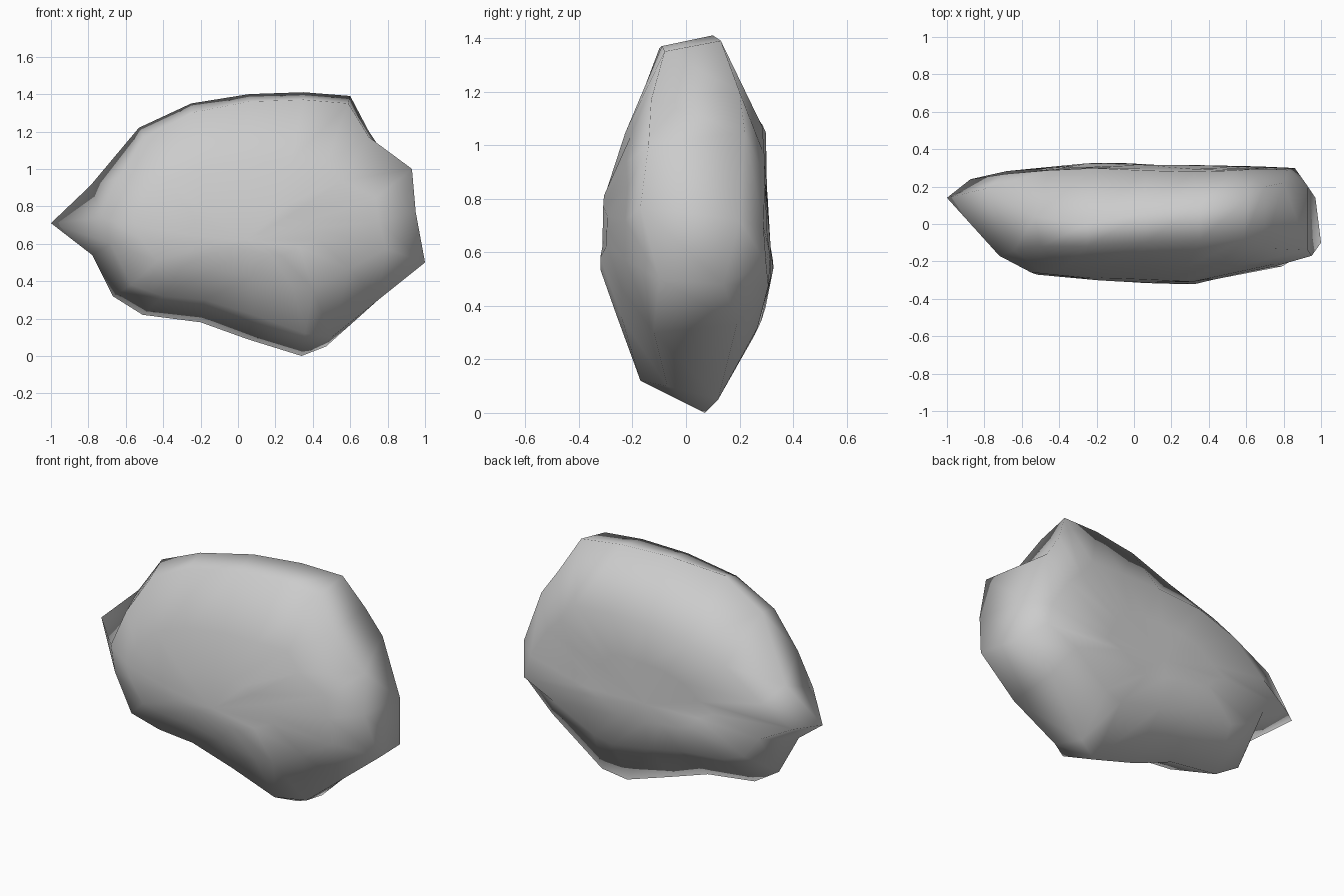
import bpy, bmesh, math

if "Cube" in bpy.data.objects:
    bpy.data.objects.remove(bpy.data.objects["Cube"])

# rim stations clockwise from top: front edge (x, z, y), back edge (x, z, y)
front_rim = [(.06,1.36,-.10),(.35,1.37,-.09),(.59,1.35,-.08),(.70,1.17,-.13),(.93,1.0,-.14),
             (.95,.77,-.17),(1.0,.5,-.10),(.75,.30,-.12),(.50,.10,-.07),(.36,.12,-.17),
             (.08,.22,-.17),(-.18,.30,-.17),(-.40,.32,-.17),(-.57,.38,-.19),(-.68,.60,-.19),
             (-.72,.74,-.17),(-.64,.95,-.14),(-.50,1.17,-.12),(-.25,1.30,-.12)]
back_rim = [(.06,1.40,.06),(.35,1.41,.10),(.60,1.39,.13),(.70,1.20,.20),(.80,1.05,.22),
            (.93,.72,.20),(.97,.48,.14),(.75,.33,.19),(.47,.05,.12),(.34,0,.07),
            (.05,.09,.06),(-.2,.18,.08),(-.51,.22,.08),(-.67,.32,.08),(-.78,.54,.05),
            (-1,.71,.14),(-.79,.91,.19),(-.53,1.22,.04),(-.25,1.35,0)]


def interp(table, t):
    for (a, u), (b, v) in zip(table, table[1:]):
        if t <= b:
            return u + (v - u) * max(0, (t - a) / (b - a))
    return table[-1][1]


def front_y(x, z):
    y = interp([(.1, -.17), (.35, -.24), (.55, -.31), (.82, -.29), (1.36, -.11)], z)
    return y * interp([(-.7, .76), (-.45, .94), (.3, 1.06), (.6, .86), (.8, .73)], x)


def back_y(x, z):
    y = interp([(.15, .20), (.35, .28), (.53, .32), (.7, .30), (1.06, .29), (1.4, .11)], z)
    return y * interp([(-.9, .78), (-.6, .95), (-.25, 1.03), (.3, 1), (.75, 1), (.95, .9)], x)


def inner(rim, sx, sz, depth, cx=.05, cz=.66):
    pts = [(cx + (x - cx) * sx, cz + (z - cz) * sz) for x, z, _ in rim]
    return [(x, z, depth(x, z)) for x, z in pts]


rings = [inner(front_rim, .4, .22, front_y), inner(front_rim, .78, .54, front_y), front_rim,
         back_rim, inner(back_rim, .88, .56, back_y), inner(back_rim, .42, .26, back_y)]

# boulder skin: stitch rings, close both faces
bm = bmesh.new()
loops = [[bm.verts.new((x, y, z)) for x, z, y in r] for r in rings]
n = len(front_rim)
for a, b in zip(loops, loops[1:]):
    for i in range(n):
        j = (i + 1) % n
        bm.faces.new((a[i], a[j], b[j], b[i]))
for loop, depth in ((loops[0], front_y), (loops[-1], back_y)):
    c = bm.verts.new((.05, depth(.05, .6), .62))
    for i in range(n):
        bm.faces.new((loop[i], loop[(i + 1) % n], c))
bmesh.ops.recalc_face_normals(bm, faces=bm.faces)

mesh = bpy.data.meshes.new("boulder")
bm.to_mesh(mesh)
bm.free()
rock = bpy.data.objects.new("boulder", mesh)
bpy.context.collection.objects.link(rock)
bpy.context.view_layer.objects.active = rock
rock.select_set(True)
bpy.ops.object.shade_smooth_by_angle(angle=math.radians(100))
